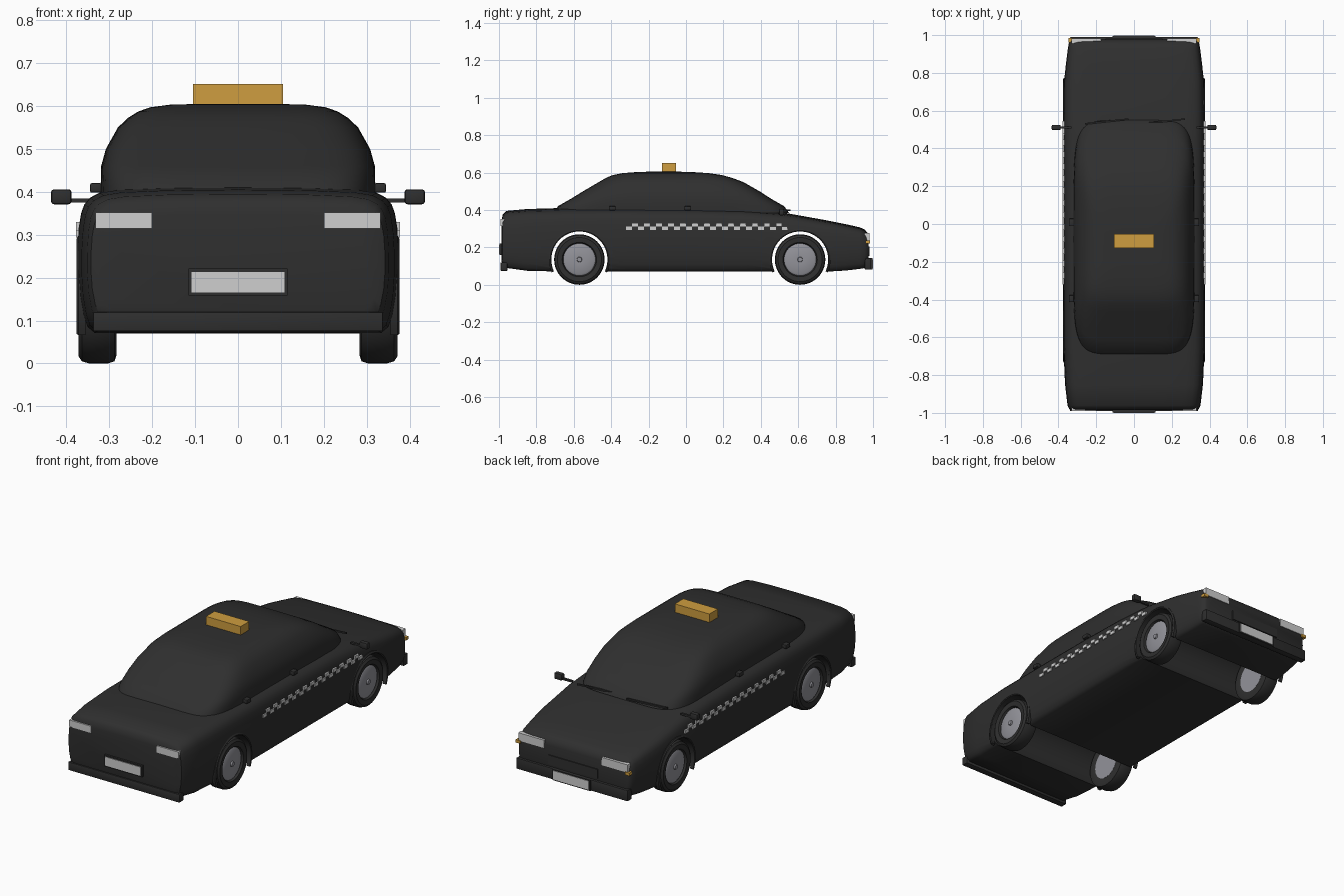
import bpy, bmesh, math
from mathutils import Vector

if "Cube" in bpy.data.objects:
    bpy.data.objects.remove(bpy.data.objects["Cube"])


def material(name, rgb):
    m = bpy.data.materials.new(name)
    m.diffuse_color = (*rgb, 1)
    m.use_nodes = True
    m.node_tree.nodes["Principled BSDF"].inputs["Base Color"].default_value = m.diffuse_color
    return m


BLACK = material("black_paint", (0.028, 0.028, 0.028))
LIGHT = material("light_grey", (0.62, 0.62, 0.62))
AMBER = material("amber", (0.62, 0.34, 0.05))
HUB = material("hub_grey", (0.29, 0.29, 0.32))


def finish(name, bm, mat, angle=35):
    bmesh.ops.recalc_face_normals(bm, faces=bm.faces)
    me = bpy.data.meshes.new(name)
    bm.to_mesh(me)
    bm.free()
    me.materials.append(mat)
    ob = bpy.data.objects.new(name, me)
    bpy.context.collection.objects.link(ob)
    smooth(ob, angle)
    return ob


def smooth(ob, angle=35):
    bpy.ops.object.select_all(action='DESELECT')
    ob.select_set(True)
    bpy.context.view_layer.objects.active = ob
    bpy.ops.object.shade_smooth_by_angle(angle=math.radians(angle))


def add_box(bm, x, y, z):
    vs = bmesh.ops.create_cube(bm, size=1)["verts"]
    for v in vs:
        v.co = Vector(((x[0] + x[1]) / 2 + v.co.x * (x[1] - x[0]),
                       (y[0] + y[1]) / 2 + v.co.y * (y[1] - y[0]),
                       (z[0] + z[1]) / 2 + v.co.z * (z[1] - z[0])))


def box(name, x, y, z, mat, bevel=0.0):
    bm = bmesh.new()
    add_box(bm, x, y, z)
    if bevel:
        bmesh.ops.bevel(bm, geom=bm.edges[:], offset=bevel, segments=2,
                        affect='EDGES', profile=0.5)
    return finish(name, bm, mat)


def loft(name, rings, mat, angle=35):
    bm = bmesh.new()
    vr = [[bm.verts.new(p) for p in r] for r in rings]
    n = len(vr[0])
    for a, b in zip(vr, vr[1:]):
        for i in range(n):
            j = (i + 1) % n
            bm.faces.new((a[i], a[j], b[j], b[i]))
    bm.faces.new(vr[0])
    bm.faces.new(vr[-1])
    return finish(name, bm, mat, angle)


def lathe(name, prof, cy, cz, side, mat, a0=0, a1=360, seg=48):
    """Sweep a closed (radius, x) profile around an axis along x."""
    bm = bmesh.new()
    full = a1 - a0 == 360
    rings = []
    for k in range(seg if full else seg + 1):
        t = math.radians(a0 + (a1 - a0) * k / seg)
        rings.append([bm.verts.new((side * x, cy + r * math.cos(t), cz + r * math.sin(t)))
                      for r, x in prof])
    pairs = list(zip(rings, rings[1:]))
    if full:
        pairs.append((rings[-1], rings[0]))
    else:
        bm.faces.new(rings[0])
        bm.faces.new(rings[-1])
    n = len(prof)
    for a, b in pairs:
        for i in range(n):
            j = (i + 1) % n
            bm.faces.new((a[i], a[j], b[j], b[i]))
    bmesh.ops.remove_doubles(bm, verts=bm.verts, dist=1e-5)
    return finish(name, bm, mat)


# Lower body: one normalised half section lofted along the length
half = [(0, 1), (.45, .995), (.75, .98), (.86, .96), (.92, .925), (.955, .88), (.975, .82),
        (.99, .72), (.998, .58), (1, .42), (.99, .25), (.97, .12), (.945, .04), (.90, 0), (0, 0)]
section = half + [(-u, v) for u, v in half[-2:0:-1]]
stations = [(-.986, .325, .125, .345), (-.98, .343, .105, .375), (-.96, .352, .09, .395),
            (-.85, .365, .075, .405), (-.65, .374, .07, .411), (-.3, .375, .07, .412),
            (0, .375, .07, .411), (.3, .375, .07, .404), (.52, .375, .07, .386),
            (.75, .371, .07, .345), (.85, .36, .076, .325), (.93, .35, .085, .307),
            (.957, .345, .09, .294), (.972, .335, .105, .275), (.977, .325, .125, .255)]
body = loft("body", [[(w * u, y, zb + (zt - zb) * v) for u, v in section]
                     for y, w, zb, zt in stations], BLACK, 40)

# Wheel arches cut right through the body
AXLES = (("front", -.57), ("back", .61))
WZ = .135
for end, cy in AXLES:
    cut = lathe("arch_cutter", [(0, -.5), (.15, -.5), (.15, .5), (0, .5)], cy, WZ, 1, BLACK, seg=64)
    cut.hide_render = True
    mod = body.modifiers.new("arch", 'BOOLEAN')
    mod.operation = 'DIFFERENCE'
    mod.object = cut
    bpy.context.view_layer.objects.active = body
    bpy.ops.object.modifier_apply(modifier=mod.name)
    bpy.data.objects.remove(cut)
smooth(body, 40)

# Cabin: rounded outlines stacked by height
levels = [(.385, -.70, .55, .32), (.42, -.685, .525, .32), (.46, -.615, .455, .319),
          (.50, -.55, .393, .308), (.55, -.465, .305, .28), (.572, -.427, .245, .257),
          (.587, -.39, .19, .233), (.597, -.34, .12, .205), (.603, -.26, .03, .16),
          (.605, -.19, -.05, .09)]


def outline(z, y0, y1, w, n=6, count=72):
    pts = []
    for k in range(count):
        c, s = math.cos(2 * math.pi * k / count), math.sin(2 * math.pi * k / count)
        pts.append((w * math.copysign(abs(c) ** (2 / n), c),
                    (y0 + y1) / 2 + (y1 - y0) / 2 * math.copysign(abs(s) ** (2 / n), s), z))
    return pts


loft("cabin", [outline(*l) for l in levels], BLACK, 45)

# Roof sign
box("roof_sign", (-.105, .105), (-.127, -.053), (.598, .651), AMBER)

# Wheels and arch lips
tyre = [(.083, .35), (.092, .368), (.118, .372), (.13, .364), (.135, .347),
        (.135, .303), (.13, .288), (.115, .283), (.083, .287)]
hub = [(0, .370), (.012, .370), (.014, .362), (.076, .364), (.086, .358), (.086, .286), (0, .286)]
lip = [(.15, .355), (.15, .374), (.155, .377), (.163, .372), (.163, .355)]
for sname, s in (("right", 1), ("left", -1)):
    for end, cy in AXLES:
        lathe(f"{end}_{sname}_tyre", tyre, cy, WZ, s, BLACK)
        lathe(f"{end}_{sname}_hub", hub, cy, WZ, s, HUB)
        lathe(f"{end}_{sname}_arch_lip", lip, cy, WZ, s, BLACK, -25, 205)

    def side_box(name, x, y, z, mat, bevel=0.0):
        return box(f"{sname}_{name}", tuple(sorted((s * x[0], s * x[1]))), y, z, mat, bevel)

    # Wing mirrors
    side_box("mirror", (.388, .436), (.497, .525), (.371, .406), BLACK, .007)
    side_box("mirror_arm", (.33, .39), (.505, .517), (.375, .385), BLACK)

    # Door handles
    for i, y in enumerate((-.395, .01)):
        side_box(f"door_handle_{i}", (.318, .345), (y - .018, y + .018), (.398, .42), BLACK, .004)

    # Lamps at both ends and indicators
    side_box("front_lamp", (.2, .332), (-.991, -.955), (.315, .352), LIGHT)
    side_box("back_lamp", (.175, .332), (.955, .981), (.235, .278), LIGHT)
    side_box("indicator", (.318, .346), (.962, .985), (.222, .238), AMBER)

    # Two-row checker strip
    bm = bmesh.new()
    cols, y0, step = 27, -.32, .032
    for i in range(cols):
        z = .3115 if i % 2 else .2935
        add_box(bm, tuple(sorted((s * .368, s * .3775))),
                (y0 + i * step, y0 + (i + 1) * step), (z, z + .018))
    finish(f"{sname}_checker_strip", bm, LIGHT)

# Bumpers
box("front_bumper", (-.338, .338), (-.991, -.955), (.075, .12), BLACK, .003)
box("back_bumper", (-.338, .338), (.955, .99), (.082, .142), BLACK, .003)

# Number plates and their frames
box("front_plate_frame", (-.115, .115), (-.997, -.975), (.158, .221), BLACK)
box("front_plate", (-.108, .108), (-1, -.993), (.165, .213), LIGHT)
box("back_plate", (-.108, .108), (.988, .9985), (.088, .136), LIGHT)
box("back_plate_frame", (-.115, .115), (.975, .996), (.082, .142), BLACK)
box("grille", (-.15, .15), (.965, .982), (.155, .205), BLACK)

# Windscreen wipers
for i, (xa, xb) in enumerate(((-.26, -.03), (.04, .27))):
    w = box(f"wiper_{i}", (-.116, .116), (-.004, .004), (-.004, .004), BLACK)
    w.location = ((xa + xb) / 2, .543, .398)
    w.rotation_euler = (0, 0, math.atan2(.025, xb - xa))
